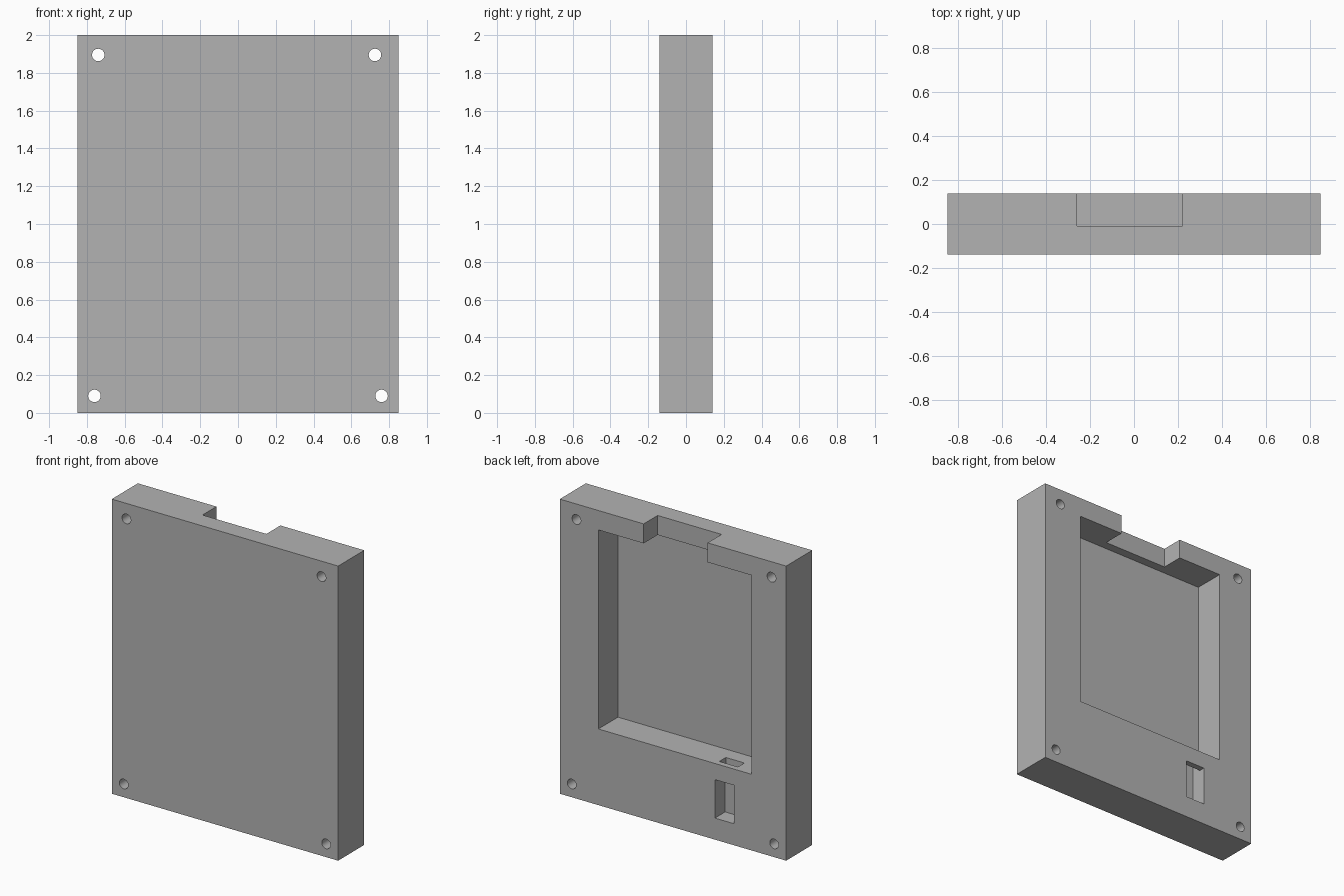
import bpy
import math

if "Cube" in bpy.data.objects:
    bpy.data.objects.remove(bpy.data.objects["Cube"])

grey = bpy.data.materials.new("plain grey")
grey.diffuse_color = (0.45, 0.45, 0.45, 1)
grey.use_nodes = True
grey.node_tree.nodes["Principled BSDF"].inputs["Base Color"].default_value = grey.diffuse_color


def box(name, x0, x1, y0, y1, z0, z1):
    """Box between two opposite corners."""
    bpy.ops.mesh.primitive_cube_add(
        size=1, location=((x0 + x1) / 2, (y0 + y1) / 2, (z0 + z1) / 2))
    ob = bpy.context.object
    ob.name = name
    ob.scale = (x1 - x0, y1 - y0, z1 - z0)
    bpy.ops.object.transform_apply(location=True, rotation=False, scale=True)
    ob.data.materials.append(grey)
    return ob


def hole(name, x, z):
    """Round cutter running front to back."""
    bpy.ops.mesh.primitive_cylinder_add(
        vertices=32, radius=0.033, depth=0.6, location=(x, 0, z),
        rotation=(math.pi / 2, 0, 0))
    ob = bpy.context.object
    ob.name = name
    ob.data.materials.append(grey)
    return ob


# Case slab
case = box("case", -0.85, 0.85, -0.14, 0.14, 0, 2)

cutters = [
    # Main recess in the back
    box("main_recess", -0.59, 0.56, -0.07, 0.3, 0.517, 1.868),
    # Notch through the top rim into the recess
    box("top_notch", -0.26, 0.22, -0.01, 0.3, 1.8, 2.2),
    # Small recess below, and the slot joining it to the main recess
    box("small_recess", -0.46, -0.315, 0.03, 0.3, 0.146, 0.407),
    box("cable_slot", -0.46, -0.32, 0.03, 0.10, 0.35, 0.6),
]
# Screw holes at the corners
for i, (x, z) in enumerate([(-0.74, 1.895), (0.725, 1.895),
                            (-0.76, 0.09), (0.76, 0.09)]):
    cutters.append(hole(f"screw_hole_{i + 1}", x, z))

# Cut each opening and drop its cutter
for cutter in cutters:
    cutter.hide_render = True
    bpy.context.view_layer.objects.active = case
    mod = case.modifiers.new(cutter.name, 'BOOLEAN')
    mod.operation = 'DIFFERENCE'
    mod.solver = 'EXACT'
    mod.object = cutter
    bpy.ops.object.modifier_apply(modifier=mod.name)
    bpy.data.objects.remove(cutter)

# Smooth hole walls, sharp edges elsewhere
bpy.ops.object.select_all(action='DESELECT')
case.select_set(True)
bpy.context.view_layer.objects.active = case
bpy.ops.object.shade_smooth_by_angle(angle=math.radians(30))
